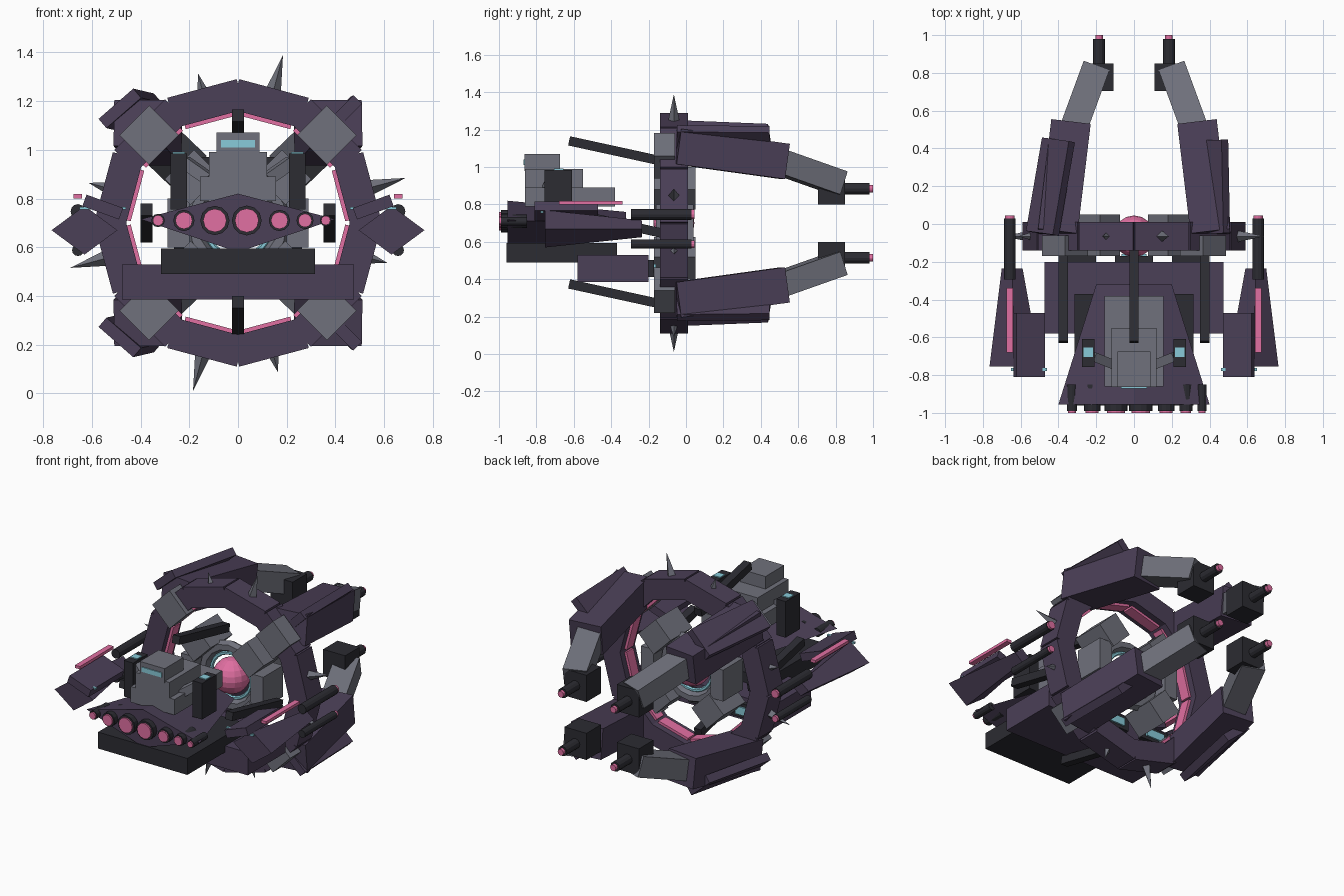
import bpy, bmesh, math
from mathutils import Vector, Matrix, Quaternion

if "Cube" in bpy.data.objects:
    bpy.data.objects.remove(bpy.data.objects["Cube"])


def mat(name, rgb):
    m = bpy.data.materials.new(name)
    m.diffuse_color = (*rgb, 1)
    m.use_nodes = True
    m.node_tree.nodes["Principled BSDF"].inputs["Base Color"].default_value = m.diffuse_color
    return m


PURPLE = mat("purple", (0.07, 0.05, 0.095))
DARK = mat("dark", (0.025, 0.025, 0.032))
GREY = mat("grey", (0.16, 0.165, 0.2))
PINK = mat("pink", (0.75, 0.16, 0.36))
CYAN = mat("cyan", (0.25, 0.6, 0.7))
RING_Y, RING_Z = -0.065, 0.7


def finish(name, bm, m):
    bmesh.ops.recalc_face_normals(bm, faces=bm.faces)
    me = bpy.data.meshes.new(name)
    bm.to_mesh(me)
    bm.free()
    me.materials.append(m)
    ob = bpy.data.objects.new(name, me)
    bpy.context.collection.objects.link(ob)
    return ob


def box(name, c, size, m, rot=None):
    """Box at centre c with an optional rotation."""
    bm = bmesh.new()
    r = rot.to_matrix().to_4x4() if rot else Matrix()
    bmesh.ops.create_cube(bm, size=1, matrix=Matrix.Translation(c) @ r @ Matrix.Diagonal((*size, 1)))
    return finish(name, bm, m)


def span(name, x, y, z, m):
    """Box given by its ranges."""
    return box(name, [(a + b) / 2 for a, b in (x, y, z)], [b - a for a, b in (x, y, z)], m)


def beam(name, p0, p1, w, h, m, roll=0):
    """Box running from p0 to p1."""
    p0, p1 = Vector(p0), Vector(p1)
    d = p1 - p0
    q = d.to_track_quat('Y', 'Z') @ Quaternion((0, 1, 0), roll)
    return box(name, (p0 + p1) / 2, (w, d.length, h), m, q)


def rod(name, p0, p1, r0, r1, m, sides=12):
    """Cylinder, cone or spike from p0 to p1."""
    p0, p1 = Vector(p0), Vector(p1)
    d = p1 - p0
    bm = bmesh.new()
    bmesh.ops.create_cone(bm, cap_ends=True, segments=sides, radius1=r0, radius2=r1, depth=d.length,
                          matrix=Matrix.Translation((p0 + p1) / 2) @ d.to_track_quat('Z', 'Y').to_matrix().to_4x4())
    return finish(name, bm, m)


def loft(name, sections, m):
    """Skin between cross-sections (y, [(x, z), ...])."""
    bm = bmesh.new()
    rows = [[bm.verts.new((x, y, z)) for x, z in pts] for y, pts in sections]
    n = len(rows[0])
    for a, b in zip(rows, rows[1:]):
        for i in range(n):
            bm.faces.new((a[i], a[(i + 1) % n], b[(i + 1) % n], b[i]))
    bm.faces.new(rows[0])
    bm.faces.new(rows[-1])
    return finish(name, bm, m)


def diamond(cx, cz, rx, up, down):
    return [(cx - rx, cz), (cx, cz + up), (cx + rx, cz), (cx, cz - down)]


def polar(r, a, y=RING_Y):
    return Vector((r * math.cos(a), y, RING_Z + r * math.sin(a)))


def torus(name, R, r, y, m, seg):
    bpy.ops.mesh.primitive_torus_add(major_segments=seg, minor_segments=6, major_radius=R, minor_radius=r,
                                     location=(0, y, RING_Z), rotation=(math.pi / 2, 0, 0))
    bpy.context.object.name = name
    bpy.context.object.data.materials.append(m)


# Twelve-part ring with inner light strips and spikes
for i in range(12):
    a = math.radians(15 + 30 * i)
    q = Quaternion((0, 1, 0), -a)
    box("ring_segment", polar(0.507, a), (0.128, 0.15, 0.295), PURPLE, q)
    box("ring_light", polar(0.437, a), (0.02, 0.07, 0.215), PINK, q)
    if i % 3 != 1:
        tip = 0.713 if i in (0, 2, 6, 8) else 0.635
        rod("ring_spike", polar(0.56, a), polar(tip, a), 0.032 if tip > 0.7 else 0.022, 0, GREY, 4)

# Glowing core in its housing
bm = bmesh.new()
bmesh.ops.create_uvsphere(bm, u_segments=16, v_segments=10, radius=0.11,
                          matrix=Matrix.Translation((0, RING_Y, RING_Z)))
finish("core", bm, PINK)
torus("core_housing", 0.185, 0.035, RING_Y, GREY, 16)
torus("core_glow_ring", 0.14, 0.012, RING_Y, CYAN, 24)
for i in range(4):
    a = math.radians(45 + 90 * i)
    box("core_brace", polar(0.265, a, -0.06), (0.15, 0.22, 0.17), GREY, Quaternion((0, 1, 0), -a))
for s in (-1, 1):
    box("core_side_block", (s * 0.245, -0.06, 0.7), (0.09, 0.2, 0.2), GREY)

# Four jointed arms reaching to the rear
for s in (-1, 1):
    for t in (-1, 1):
        def P(x, y, dz):
            return (s * x, y, RING_Z + t * dz)
        tilt = Quaternion((0, 1, 0), math.pi / 4)
        box("shoulder_joint", P(0.365, -0.115, 0.36), (0.172, 0.11, 0.172), GREY, tilt)
        beam("upper_arm", P(0.405, -0.05, 0.41), P(0.335, 0.53, 0.33), 0.21, 0.19, PURPLE)
        beam("forearm", P(0.33, 0.48, 0.335), P(0.205, 0.82, 0.215), 0.145, 0.13, GREY)
        box("arm_head", P(0.185, 0.777, 0.185), (0.155, 0.145, 0.17), DARK)
        rod("arm_barrel", P(0.185, 0.84, 0.185), P(0.185, 0.98, 0.185), 0.031, 0.031, DARK)
        rod("arm_barrel_tip", P(0.185, 0.975, 0.185), P(0.185, 1.0, 0.185), 0.02, 0.02, PINK)
        if s < 0:
            beam("arm_fin", P(0.485, -0.05, 0.47), P(0.4, 0.445, 0.45), 0.19, 0.05, PURPLE, -t * math.pi / 4.4)
        else:
            beam("arm_fin", P(0.445, -0.05, 0.46), P(0.435, 0.445, 0.455), 0.13, 0.05, PURPLE, -t * math.pi / 4)

# Slanted struts in front of the ring
for x, z in ((0, 1.085), (0, 0.32), (0.375, 0.7), (-0.375, 0.7)):
    beam("front_strut", (x, -0.625, z + 0.055), (x, -0.12, z - 0.055), 0.05, 0.05, DARK)

# Wedge prow with lamps
loft("prow", [(-0.955, diamond(0, 0.715, 0.4, 0.105, 0.135)),
              (-0.32, diamond(0, 0.70, 0.2, 0.06, 0.075))], PURPLE)
for x, r in ((-0.328, 0.022), (-0.222, 0.035), (-0.095, 0.048), (0.036, 0.049),
             (0.17, 0.035), (0.275, 0.028), (0.36, 0.019)):
    rod("lamp_housing", (x, -0.99, 0.71), (x, -0.85, 0.71), r * 1.25, r * 1.25, DARK)
    rod("lamp", (x, -1.0, 0.71), (x, -0.97, 0.71), r, r, PINK)

# Lower hull and engines
span("keel", (-0.315, 0.315), (-0.96, -0.37), (0.49, 0.595), DARK)
span("engine_block", (-0.475, 0.475), (-0.58, -0.2), (0.385, 0.53), PURPLE)
for x in (-0.3, 0, 0.3):
    box("engine_nozzle", (x, -0.19, 0.457), (0.2, 0.04, 0.09), DARK)
    box("engine_glow", (x, -0.17, 0.457), (0.13, 0.02, 0.05), CYAN)

# Stepped bridge with side towers
span("bridge_base", (-0.155, 0.155), (-0.86, -0.38), (0.79, 0.89), GREY)
span("bridge_middle", (-0.12, 0.12), (-0.862, -0.55), (0.82, 0.99), GREY)
span("bridge_top", (-0.088, 0.088), (-0.864, -0.675), (0.98, 1.07), GREY)
span("bridge_window", (-0.07, 0.07), (-0.87, -0.85), (1.01, 1.04), CYAN)
for s in (-1, 1):
    box("bridge_tower", (s * 0.243, -0.683, 0.87), (0.066, 0.146, 0.23), DARK)
    box("tower_light", (s * 0.243, -0.68, 0.985), (0.05, 0.05, 0.012), CYAN)
    beam("bridge_buttress", (s * 0.12, -0.74, 0.88), (s * 0.22, -0.7, 0.95), 0.05, 0.05, GREY)

# Side pods with wing plates and twin guns
for s in (-1, 1):
    loft("side_pod", [(-0.755, diamond(s * 0.63, 0.67, 0.135, 0.1, 0.1)),
                      (-0.235, diamond(s * 0.645, 0.67, 0.055, 0.045, 0.045))], PURPLE)
    box("pod_light", (s * 0.657, -0.51, 0.81), (0.035, 0.34, 0.018), PINK)
    q = Quaternion((0, 1, 0), -s * 0.35)
    box("wing_plate", (s * 0.555, -0.64, 0.765), (0.16, 0.34, 0.05), PURPLE, q)
    box("wing_light", (s * 0.555, -0.77, 0.76), (0.19, 0.015, 0.012), CYAN)
    for z in (0.747, 0.588):
        r = 0.03 if z > 0.7 else 0.024
        rod("gun_barrel", (s * 0.657, -0.295, z), (s * 0.657, 0.03, z), r, r, DARK)
        rod("gun_tip", (s * 0.657, 0.02, z), (s * 0.657, 0.045, z), r * 0.85, r * 0.85, PINK)
